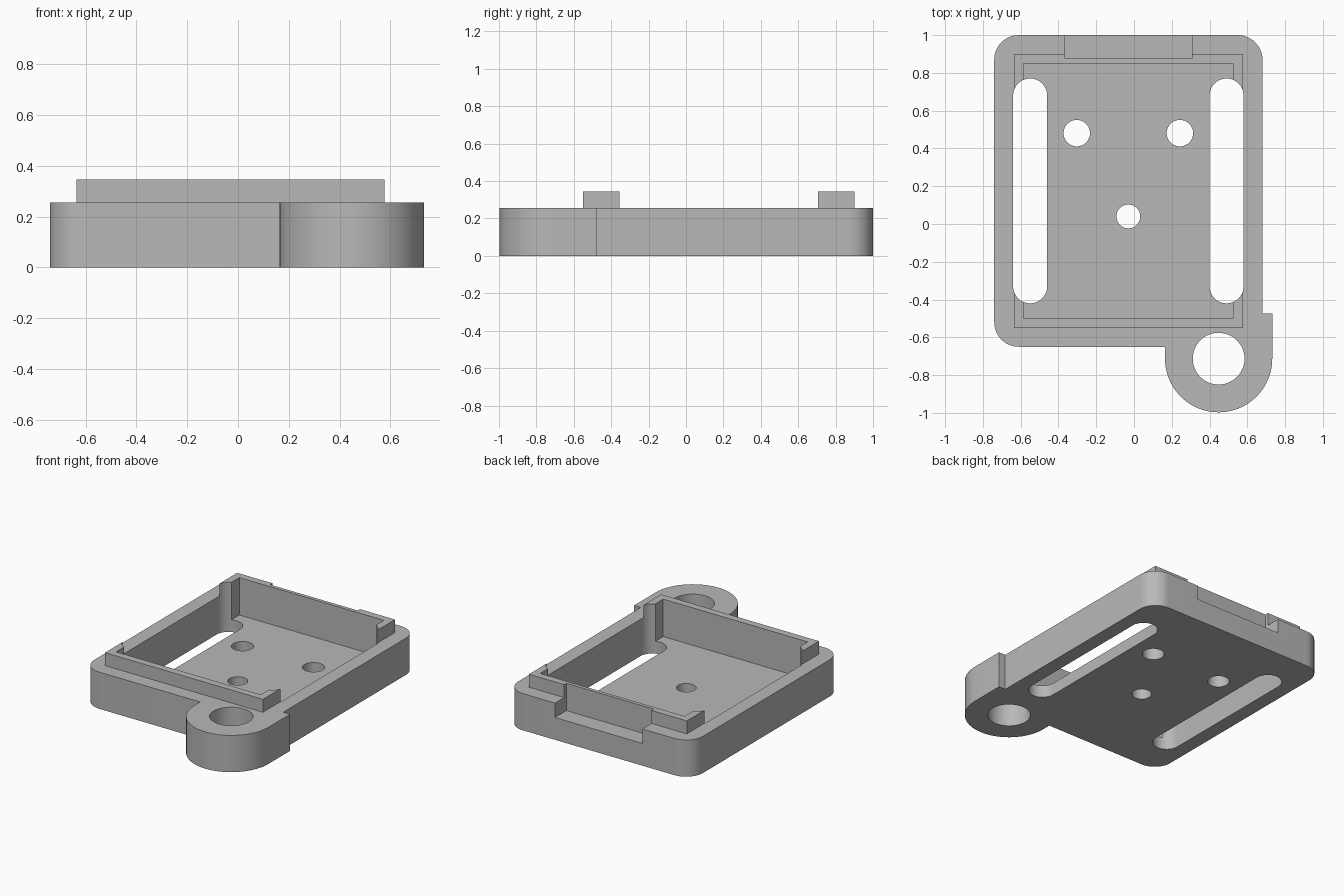
import bpy
import bmesh
from math import cos, sin, pi, radians

cube = bpy.data.objects.get("Cube")
if cube:
    bpy.data.objects.remove(cube, do_unlink=True)

grey = bpy.data.materials.new("plain grey")
grey.use_nodes = True
colour = (0.48, 0.48, 0.48, 1)
grey.diffuse_color = colour
grey.node_tree.nodes["Principled BSDF"].inputs["Base Color"].default_value = colour


def arc(cx, cy, r, start, end, steps):
    angles = [radians(start + (end - start) * i / steps) for i in range(steps + 1)]
    return [(cx + r * cos(a), cy + r * sin(a)) for a in angles]


def rectangle(x0, x1, y0, y1, r=0.0, steps=14):
    """Counter-clockwise outline, with rounded corners when r is given."""
    if r == 0:
        return [(x0, y0), (x1, y0), (x1, y1), (x0, y1)]
    return (arc(x0 + r, y0 + r, r, 180, 270, steps)
            + arc(x1 - r, y0 + r, r, 270, 360, steps)
            + arc(x1 - r, y1 - r, r, 0, 90, steps)
            + arc(x0 + r, y1 - r, r, 90, 180, steps))


def circle(cx, cy, r, steps=48):
    return arc(cx, cy, r, 0, 360, steps)[:-1]


def prism(name, outline, z0, z1):
    bm = bmesh.new()
    face = bm.faces.new([bm.verts.new((x, y, z0)) for x, y in outline])
    top = bmesh.ops.extrude_face_region(bm, geom=[face])["geom"]
    verts = [v for v in top if isinstance(v, bmesh.types.BMVert)]
    bmesh.ops.translate(bm, vec=(0, 0, z1 - z0), verts=verts)
    bmesh.ops.remove_doubles(bm, verts=bm.verts, dist=0.0001)
    bmesh.ops.recalc_face_normals(bm, faces=bm.faces)
    mesh = bpy.data.meshes.new(name)
    bm.to_mesh(mesh)
    bm.free()
    mesh.materials.append(grey)
    obj = bpy.data.objects.new(name, mesh)
    bpy.context.collection.objects.link(obj)
    return obj


def combine(target, other, operation):
    """Apply a boolean and remove the helper."""
    mod = target.modifiers.new(operation, "BOOLEAN")
    mod.operation = operation
    mod.solver = "EXACT"
    mod.object = other
    bpy.context.view_layer.objects.active = target
    bpy.ops.object.modifier_apply(modifier=mod.name)
    bpy.data.objects.remove(other, do_unlink=True)


RIM, FLOOR, LIP = 0.255, 0.085, 0.345
MID = -0.03  # centre line of the tray

# Tray block with rounded corners
tray = prism("tray", rectangle(MID - 0.71, MID + 0.71, -0.65, 1.0, 0.13), 0, RIM)

# Mounting ear: half round at the front, square at the back
ear_x, ear_y, ear_r = 0.448, -0.713, 0.284
ear = arc(ear_x, ear_y, ear_r, 180, 360, 40)
ear += [(ear_x + ear_r, -0.475), (ear_x - ear_r, -0.475)]
combine(tray, prism("ear", ear, 0, RIM), "UNION")

# Raised locating lip
lip = rectangle(MID - 0.606, MID + 0.606, -0.55, 0.9)
combine(tray, prism("lip", lip, 0.15, LIP), "UNION")

# Inner pocket
pocket = rectangle(MID - 0.555, MID + 0.555, -0.5, 0.85)
combine(tray, prism("pocket", pocket, FLOOR, 0.5), "DIFFERENCE")

# Long side slots, cutting the lip and the floor
for side in (-1, 1):
    x = MID + side * 0.52
    slot = rectangle(x - 0.09, x + 0.09, -0.42, 0.77, 0.0899)
    combine(tray, prism("slot", slot, -0.1, 0.5), "DIFFERENCE")

# Notch in the back edge
notch = rectangle(MID - 0.336, MID + 0.336, 0.875, 1.1)
combine(tray, prism("notch", notch, 0.155, 0.5), "DIFFERENCE")

# Ear hole and floor screw holes
for x, y, r in ((ear_x, ear_y, 0.137), (MID - 0.273, 0.481, 0.07),
                (MID + 0.273, 0.481, 0.07), (MID, 0.04, 0.063)):
    combine(tray, prism("hole", circle(x, y, r), -0.1, 0.5), "DIFFERENCE")

# Smooth round walls, sharp edges elsewhere
bpy.ops.object.select_all(action="DESELECT")
tray.select_set(True)
bpy.context.view_layer.objects.active = tray
bpy.ops.object.shade_smooth_by_angle(angle=radians(30))
